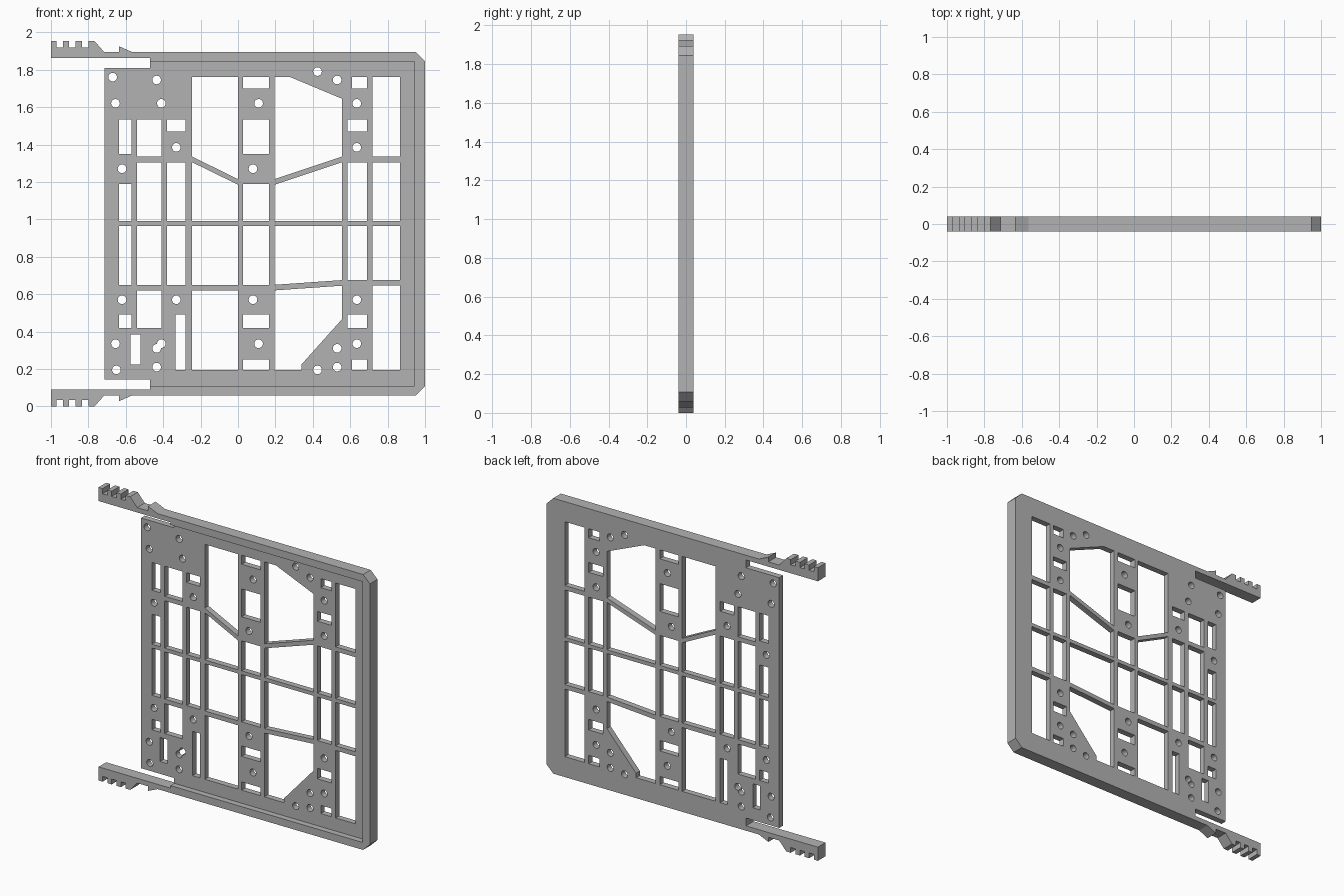
import bpy
import bmesh
import math

cube = bpy.data.objects.get("Cube")
if cube:
    bpy.data.objects.remove(cube)

H = 1.953             # overall height
FRONT, MID, BACK = -0.04, 0.0, 0.04

grey = bpy.data.materials.new("plain grey")
grey.use_nodes = True
grey.diffuse_color = (0.45, 0.45, 0.45, 1)
grey.node_tree.nodes["Principled BSDF"].inputs["Base Color"].default_value = (0.45, 0.45, 0.45, 1)


def add_prism(bm, outline, y0, y1):
    """Extrude an x-z outline from y0 to y1."""
    face = bm.faces.new([bm.verts.new((x, y0, z)) for x, z in outline])
    new = bmesh.ops.extrude_face_region(bm, geom=[face])["geom"]
    verts = [g for g in new if isinstance(g, bmesh.types.BMVert)]
    bmesh.ops.translate(bm, verts=verts, vec=(0, y1 - y0, 0))


def make_object(name, bm):
    bmesh.ops.recalc_face_normals(bm, faces=bm.faces)
    mesh = bpy.data.meshes.new(name)
    bm.to_mesh(mesh)
    bm.free()
    mesh.materials.append(grey)
    obj = bpy.data.objects.new(name, mesh)
    bpy.context.collection.objects.link(obj)
    return obj


def mirrored(points):
    """Upper half outline followed by its reflection about mid height."""
    return points + [(x, H - z) for x, z in reversed(points)]


def box(x0, x1, z0, z1):
    return [(x0, z0), (x1, z0), (x1, z1), (x0, z1)]


def circle(x, z, r=0.023, n=24):
    return [(x + r * math.cos(i * math.tau / n), z + r * math.sin(i * math.tau / n))
            for i in range(n)]


# Raised three-sided frame with toothed arms
teeth = [-1, -0.97, -0.935, -0.903, -0.868, -0.835, -0.8, -0.767]
arm_top = []
for i in range(0, len(teeth), 2):
    a, b = teeth[i], teeth[i + 1]
    if i:
        arm_top.append((a, 1.918))
    arm_top += [(a, H), (b, H)]
    if i < len(teeth) - 2:
        arm_top.append((b, 1.918))
outer = arm_top + [(-0.715, 1.894), (-0.635, 1.894), (-0.635, 1.925), (-0.565, 1.894),
                   (0.95, 1.894), (1, 1.845)]
inner = [(0.945, 1.845), (-0.47, 1.845), (-0.47, 1.862), (-1, 1.862)]
bm = bmesh.new()
add_prism(bm, mirrored(outer) + [(x, H - z) for x, z in reversed(inner)] + inner, FRONT, BACK)
make_object("toothed_frame", bm)

# Recessed panel
bm = bmesh.new()
add_prism(bm, mirrored([(-0.715, 1.81), (-0.47, 1.81), (-0.47, 1.845), (0.945, 1.845)]), MID, BACK)
panel = make_object("panel", bm)

# Rectangular windows: column sides, then bottom and top of each opening
LOW, HIGH = (0.65, 0.965), (0.99, 1.305)
SMALL, FOOT, HEAD = (0.42, 0.49), (0.195, 0.25), (1.70, 1.76)
columns = [
    (-0.635, -0.57, [(1.35, 1.535), (0.99, 1.19), LOW, SMALL]),
    (-0.54, -0.41, [(1.335, 1.535), HIGH, LOW, (0.42, 0.62)]),
    (-0.38, -0.28, [(1.47, 1.535), HIGH, LOW]),
    (-0.335, -0.28, [(0.195, 0.49)]),
    (-0.575, -0.52, [(0.225, 0.385)]),
    (-0.245, 0, [LOW, (0.195, 0.62)]),
    (0.027, 0.165, [HEAD, (1.35, 1.535), (0.99, 1.19), LOW, SMALL, FOOT]),
    (0.585, 0.69, [(1.47, 1.535), HIGH, (0.675, 0.965), SMALL]),
    (0.61, 0.69, [HEAD, FOOT]),
    (0.72, 0.865, [(1.335, 1.76), HIGH, (0.675, 0.965), (0.195, 0.645)]),
]
windows = [box(x0, x1, z0, z1) for x0, x1, spans in columns for z0, z1 in spans]

# Windows with slanted edges
L, R = 0.195, 0.555
windows += [
    [(-0.245, 1.76), (0, 1.76), (0, 1.215), (-0.245, 1.335)],
    [(-0.245, 1.305), (0, 1.185), (0, 0.99), (-0.245, 0.99)],
    [(L, 1.76), (0.28, 1.76), (R, 1.645), (R, 1.335), (L, 1.215)],
    [(L, 1.185), (R, 1.305), (R, 0.99), (L, 0.99)],
    [(L, 0.965), (R, 0.965), (R, 0.675), (L, 0.65)],
    [(L, 0.62), (R, 0.645), (R, 0.465), (0.34, 0.225), (0.34, 0.195), (L, 0.195)],
]

# Round holes, in pairs mirrored about mid height, then the odd one
pairs = [(-0.655, 1.62), (-0.435, 1.745), (-0.41, 1.62), (-0.62, 1.27), (0.11, 1.62),
         (0.53, 1.745), (0.635, 1.62)]
holes = [circle(x, z) for x, z in pairs]
holes += [circle(x, z) for x, z in [(-0.67, 1.76), (-0.33, 1.385), (0.08, 1.27), (0.425, 1.79),
                                    (0.635, 1.385)]]
holes += [circle(x, 0.57) for x in (-0.62, -0.33, 0.08, 0.635)]
holes += [circle(x, 0.335) for x in (-0.655, -0.41, 0.11, 0.635)]
holes += [circle(x, 0.21) for x in (-0.435, 0.53)]
holes += [circle(x, 0.195) for x in (-0.65, 0.425)]
holes += [circle(0.53, 0.31)]


def cut(target, outlines):
    bm = bmesh.new()
    for outline in outlines:
        add_prism(bm, outline, MID - 0.02, BACK + 0.02)
    cutter = make_object("cutter", bm)
    cutter.hide_render = True
    mod = target.modifiers.new("openings", "BOOLEAN")
    mod.operation = "DIFFERENCE"
    mod.solver = "EXACT"
    mod.object = cutter
    bpy.context.view_layer.objects.active = target
    bpy.ops.object.modifier_apply(modifier=mod.name)
    bpy.data.objects.remove(cutter)


cut(panel, windows + holes)
# This hole overlaps its neighbour, so it is cut on its own
cut(panel, [circle(-0.435, 0.31)])

# Smooth hole walls, sharp edges elsewhere
bpy.ops.object.select_all(action="DESELECT")
panel.select_set(True)
bpy.context.view_layer.objects.active = panel
bpy.ops.object.shade_smooth_by_angle(angle=math.radians(30))
